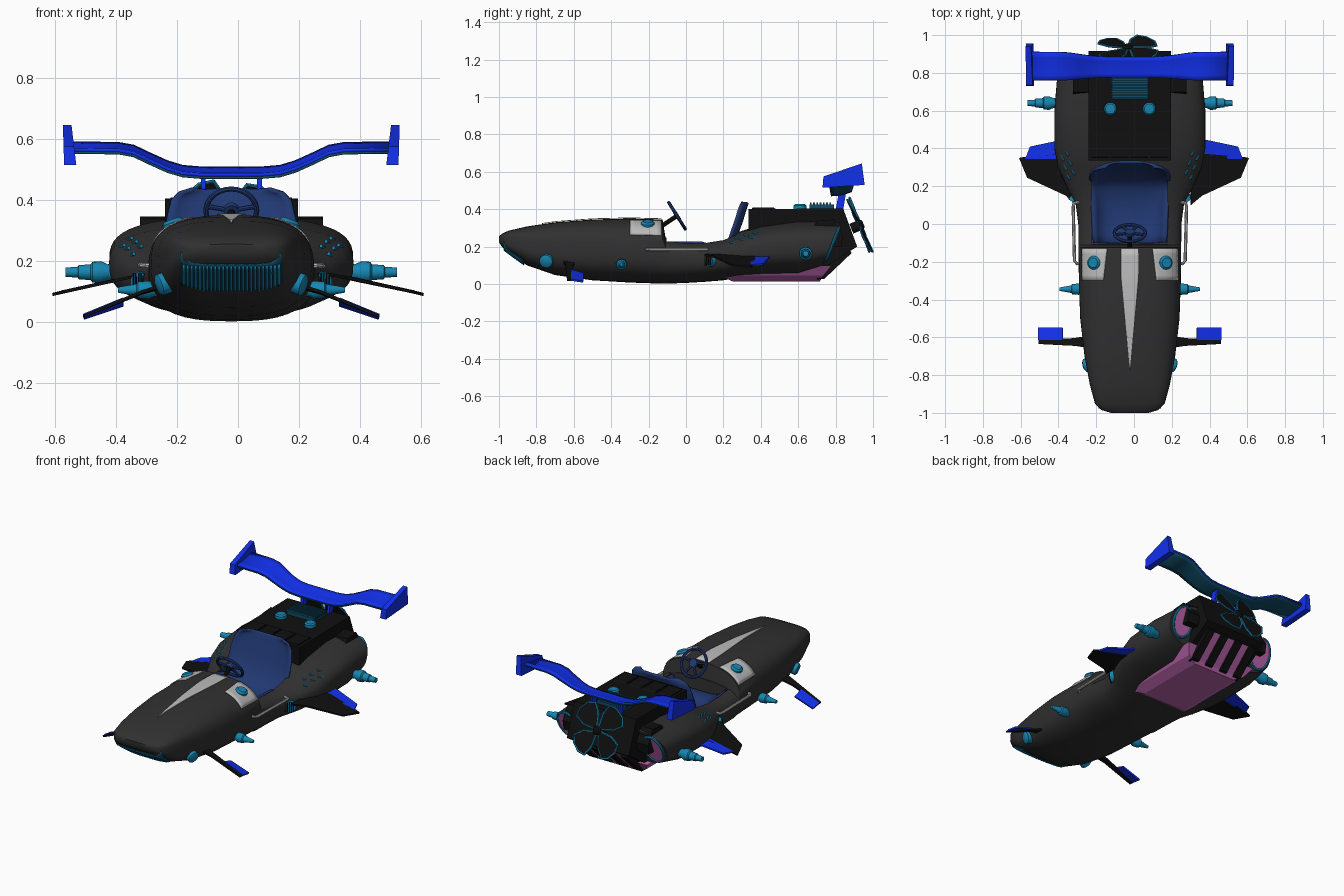
import bpy, bmesh
from math import sin, cos, pi, copysign
from mathutils import Vector

if "Cube" in bpy.data.objects:
    bpy.data.objects.remove(bpy.data.objects["Cube"])

CX = -0.022  # centre line of the hull
COL = dict(body=(.03, .03, .03), black=(.005, .005, .005), teal=(.008, .24, .45), blue=(.006, .03, .85),
           navy=(.015, .04, .17), pink=(.5, .13, .42), light=(.5, .5, .5), deep=(.005, .07, .13))
MAT = {}
for k, c in COL.items():
    MAT[k] = bpy.data.materials.new(k)
    MAT[k].diffuse_color = (*c, 1)

def mesh(name, verts, faces, mat, smooth=35, solid=0):
    me = bpy.data.meshes.new(name)
    me.from_pydata([tuple(v) for v in verts], [], faces)
    bm = bmesh.new(); bm.from_mesh(me)
    bmesh.ops.recalc_face_normals(bm, faces=bm.faces)
    bm.to_mesh(me); bm.free()
    me.materials.append(MAT[mat])
    ob = bpy.data.objects.new(name, me)
    bpy.context.collection.objects.link(ob)
    if solid:
        m = ob.modifiers.new("thickness", 'SOLIDIFY'); m.thickness = solid; m.offset = 0
    if smooth:
        shade(ob, smooth)
    return ob

def shade(ob, deg):
    bpy.ops.object.select_all(action='DESELECT')
    ob.select_set(True); bpy.context.view_layer.objects.active = ob
    bpy.ops.object.shade_smooth_by_angle(angle=deg * pi / 180)

def loft(name, rings, mat, closed=True, caps=True, **kw):
    n = len(rings[0]); m = n if closed else n - 1
    faces = [(i*n+j, i*n+(j+1) % n, (i+1)*n+(j+1) % n, (i+1)*n+j) for i in range(len(rings)-1) for j in range(m)]
    if closed and caps:
        faces += [tuple(range(n)), tuple(range((len(rings)-1)*n, len(rings)*n))]
    return mesh(name, [v for r in rings for v in r], faces, mat, **kw)

def prism(name, yz, x0, x1, mat):
    return loft(name, [[(CX+x, y, z) for y, z in yz] for x in (x0, x1)], mat, smooth=0)

def lathe(name, prof, loc, axis, mat, seg=20):
    q = Vector((0, 0, 1)).rotation_difference(Vector(axis).normalized())
    rings = [[Vector(loc) + q @ Vector((r*cos(2*pi*k/seg), r*sin(2*pi*k/seg), h)) for k in range(seg)] for r, h in prof]
    return loft(name, rings, mat)

def tube(name, pts, r, mat, cyclic=False, seg=8):
    pts = [Vector(p) for p in pts]; rings = []; n = len(pts); ref = None
    for i, p in enumerate(pts):
        a = pts[(i-1) % n] if cyclic or i else p
        b = pts[(i+1) % n] if cyclic or i < n-1 else p
        t = (b - a).normalized()
        u = t.orthogonal() if ref is None else ref - t*ref.dot(t)
        ref = u.normalized(); w = t.cross(ref)
        rings.append([p + r*(cos(2*pi*k/seg)*ref + sin(2*pi*k/seg)*w) for k in range(seg)])
    if cyclic:
        rings.append(rings[0])
    return loft(name, rings, mat, caps=not cyclic)

def slab(name, pts, mat, t=.01):
    return mesh(name, pts, [tuple(range(len(pts)))], mat, smooth=0, solid=t)

def span(a, b, n):
    return [a+(b-a)*i/n for i in range(n+1)]

# hull sections: y, half width, bottom, widest height, top, squareness
SEC = [(-1, .10, .225, .24, .255, 3), (-.985, .15, .2, .235, .268, 3.4), (-.95, .185, .172, .23, .285, 3.8),
       (-.85, .212, .1, .215, .308, 3.4), (-.7, .24, .048, .2, .33, 3), (-.5, .263, .02, .19, .345, 2.8),
       (-.3, .27, .008, .18, .35, 2.6), (-.125, .272, .002, .17, .345, 2.6), (-.11, .272, .002, .15, .25, 2.6),
       (0, .273, .006, .14, .236, 2.6), (.1, .286, .012, .14, .235, 2.6), (.2, .335, .02, .15, .245, 2.6),
       (.3, .38, .038, .17, .285, 2.7), (.4, .4, .045, .19, .314, 2.8), (.6, .4, .05, .2, .342, 2.9),
       (.77, .385, .085, .21, .337, 2.8)]

def section(y):
    for a, b in zip(SEC, SEC[1:]):
        if a[0] <= y <= b[0]:
            t = (y-a[0])/(b[0]-a[0])
            return [p+(q-p)*t for p, q in zip(a, b)]

def surf(x, y, top=True, off=.004):
    _, w, zb, zc, zt, n = section(y)
    f = max(0, 1-min(1, abs(x)/w)**n)**(1/n)
    return (CX+x, y, zc+(zt-zc)*f+off if top else zc-(zc-zb)*f-off)

def ring(s, N=56):
    y, w, zb, zc, zt, n = s; out = []
    for k in range(N):
        c, d = cos(2*pi*k/N), sin(2*pi*k/N)
        h = zt-zc if d > 0 else zc-zb
        z = zc+copysign(abs(d)**(2/n), d)*h
        out.append((CX+copysign(abs(c)**(2/n), c)*w, y+(.4*(z-.2) if y > .7 else 0), z))
    return out

def patch(name, ys, edge, mat, top=True, off=.004, n=10):
    rows = []
    for y in ys:
        a, b = edge(y)
        rows.append([surf(a+(b-a)*k/n, y, top, off) for k in range(n+1)])
    return loft(name, rows, mat, closed=False, solid=.004)

# hull with the cockpit cut out
hull = loft("hull", [ring(s) for s in SEC], 'body')
cut = prism("cockpit_cutter", [(-.105, .6), (-.105, .17), (-.06, .125), (.2, .125), (.26, .2), (.34, .6)], -.2, .2, 'body')
cut.hide_render = True
m = hull.modifiers.new("cockpit", 'BOOLEAN'); m.object = cut; m.operation = 'DIFFERENCE'; m.solver = 'EXACT'
bpy.context.view_layer.objects.active = hull
bpy.ops.object.modifier_apply(modifier="cockpit")
bpy.data.objects.remove(cut)
shade(hull, 35)

# hood stripe, side panels and grille
patch("hood_stripe", span(-.77, -.13, 16), lambda y: (-.047*min(1, (y+.775)/.5), .047*min(1, (y+.775)/.5)), 'light')
for s in (-1, 1):
    patch("hood_panel", span(-.3, -.13, 6), lambda y: (s*(.12+.02*(-.13-y)/.17), s*.255), 'light')
patch("grille_back", span(-.975, -.865, 8), lambda y: (-.165, .165), 'deep', False)
for i in range(25):
    x = -.156+.013*i
    e = .012*(abs(x)/.156)**4
    patch("grille_bar", span(-.975+e, -.865-e, 8), lambda y: (x-.004, x+.004), 'teal', False, .01, 1)

# seat tub and backrest
SEAT = [(-.1, .17, .19), (-.05, .14, .195), (.08, .132, .2), (.18, .145, .21), (.24, .19, .213), (.275, .27, .213),
        (.3, .34, .21), (.318, .4, .195), (.326, .425, .17), (.33, .435, .13)]
rows = []
for i, (y, z, w) in enumerate(SEAT):
    f = min(1, max(0, (i-2)/3))
    rows.append([(CX+w*u, y-.035*f*abs(u)**4, z+(1-f)*(.225-z)*abs(u)**5) for u in span(-1, 1, 16)])
loft("seat", rows, 'navy', closed=False, solid=.012, smooth=60)

# steering wheel
C = Vector((CX, -.048, .365)); A = Vector((1, 0, 0)); B = Vector((0, -.53, .85))
tube("steering_wheel", [C+.083*(cos(a)*A+sin(a)*B) for a in span(0, 2*pi, 28)[:-1]], .009, 'navy', True)
for a in (.2, pi-.2, -pi/2-.5, -pi/2+.5):
    tube("wheel_spoke", [C, C+.082*(cos(a)*A+sin(a)*B)], .008, 'navy')
lathe("wheel_hub", [(.025, -.01), (.025, .01)], C, (0, .85, .53), 'navy')
tube("steering_column", [C, (CX, -.13, .31)], .012, 'black')

# engine housing, head blocks and cooling fins
prism("engine_housing", [(.335, .2), (.335, .4), (.84, .405), (.915, .2), (.86, .165), (.76, .1), (.5, .1)], -.218, .218, 'black')
for i in range(4):
    x = -.2+.103*i
    prism("engine_block", [(.35, .395), (.355, .408), (.47, .408), (.49, .395)], x, x+.09, 'black')
prism("cooler_base", [(.66, .4), (.66, .425), (.79, .425), (.79, .4)], -.095, .095, 'deep')
for i in range(7):
    y = .662+.0175*i
    prism("cooler_fin", [(y, .42), (y, .436), (y+.009, .436), (y+.009, .42)], -.1, .1, 'deep')
for s in (-1, 1):
    prism("shoulder_plate", [(.67, .28), (.7, .338), (.79, .345), (.84, .26), (.83, .2), (.72, .2)], s*.21, s*.3, 'black')

# underside tub with rear slats
TUB = [(.014, .15, .25, .715), (.045, .21, .18, .735), (.1, .25, .16, .78)]
loft("under_tub", [[(CX-w, a, z), (CX+w, a, z), (CX+w, b, z), (CX-w, b, z)] for z, w, a, b in TUB], 'pink', smooth=0)
prism("rear_ramp", [(.71, .018), (.87, .17), (.86, .19), (.72, .1)], -.15, .15, 'pink')
for x in (-.185, -.08, .03, .135):
    prism("rear_slat", [(.7, .025), (.74, .028), (.885, .165), (.87, .2), (.7, .06)], x, x+.05, 'black')

# rear fan with four petal blades
F = Vector((CX-.01, .93, .315)); N = Vector((0, .92, .39)); U = Vector((1, 0, 0)); V = N.cross(U)
lathe("fan_hub", [(.028, -.05), (.028, .01), (.018, .02)], F, N, 'black')
PETAL = [(.025, -.015), (.08, -.065), (.14, -.085), (.17, -.05), (.176, .01), (.155, .055), (.09, .05), (.025, .015)]
for k in range(4):
    a = pi/4+.15+k*pi/2
    rad, tan = cos(a)*U+sin(a)*V, -sin(a)*U+cos(a)*V
    pts = [F+r*rad+t*tan+N*t*.12 for r, t in PETAL]
    slab("fan_blade", pts, 'black', .006)
    tube("fan_blade_edge", pts, .006, 'teal', True, 6)

# rear spoiler
half = [(0, .476), (.1, .476), (.16, .481), (.21, .496), (.27, .523), (.32, .547), (.37, .556), (.525, .558)]
line = [(-x, z) for x, z in half[:0:-1]]+half
def wing(off):
    return [[(CX+x, .775-.015*(z-.476)/.08+t*(.11+.04*(z-.476)/.08), z+off+.022*t-.02*t*(1-t)) for t in span(0, 1, 5)] for x, z in line]
loft("spoiler_top", wing(.006), 'blue', closed=False, solid=.012, smooth=50)
loft("spoiler_underside", wing(-.003), 'deep', closed=False, solid=.008, smooth=50)
PLATE = [(.73, .515), (.735, .575), (.94, .645), (.955, .53)]
for s in (-1, 1):
    loft("spoiler_end_plate", [[(CX+s*(x+k*(z-.515)), y, z) for y, z in PLATE] for x, k in ((.508, .12), (.548, .03))], 'blue', smooth=0)
    prism("spoiler_strut", [(.80, .395), (.815, .478), (.855, .484), (.84, .395)], s*.085, s*.1, 'blue')

for s in (-1, 1):
    X = lambda x: CX+s*x
    out = (s, 0, 0)
    # side spikes, large and small
    lathe("rear_spike", [(.03, -.05), (.026, .01), (.036, .032), (.034, .06), (.026, .066), (.023, .105),
                         (.018, .108), (.015, .148)], (X(.395), .64, .163), out, 'teal')
    lathe("front_spike", [(.022, -.06), (.022, .005), (.03, .02), (.027, .055), (.02, .06), (.009, .122)],
          (X(.25), -.345, .105), out, 'teal')
    # lamps, hood caps and engine caps
    lathe("front_lamp", [(.036, -.03), (.036, .015), (.025, .022)], (X(.222), -.745, .125), (s, -.3, -.35), 'teal')
    lathe("hood_cap", [(.036, -.03), (.036, .012), (.026, .022)], (X(.188), -.205, .315), (s*.35, 0, 1), 'teal')
    lathe("engine_cap", [(.034, 0), (.034, .025), (.026, .032)], (X(.103), .61, .395), (0, 0, 1), 'teal')
    # ribbed side intake
    lathe("side_intake", [(.036, -.03), (.036, .02), (.03, .02)], (X(.29), .135, .13), (s*.6, -.8, -.1), 'teal')
    for k in range(-2, 3):
        p = Vector((X(.303+.009*k), .117+.007*k, .13))
        tube("intake_rib", [p-Vector((0, 0, .03)), p+Vector((0, 0, .03))], .003, 'black', seg=6)
    # side rail
    tube("side_rail", [(X(.25), -.205, .185), (X(.28), -.21, .185), (X(.293), -.195, .185), (X(.3), .09, .185),
                       (X(.297), .11, .185), (X(.26), .118, .185)], .009, 'light')
    # vents on the rear fairing
    for i in range(3):
        for j in range(2):
            y, x = .25+.05*i+.025*j, .325+.016*i-.025*j
            p = Vector(surf(s*min(x, section(y)[1]*.94), y, True, 0))
            tube("fairing_vent", [p+Vector((-s*.006, -.014, .004)), p, p+Vector((s*.006, .014, -.004))], .006, 'teal')
    # rear nozzle opening
    Q = Vector((X(.3), .785, .215)); W = Vector((0, .37, .93))
    oval = [Q+.068*cos(a)*Vector((1, 0, 0))+.095*sin(a)*W for a in span(0, 2*pi, 24)[:-1]]
    slab("nozzle_inside", oval, 'pink', .006)
    tube("nozzle_rim", oval, .008, 'teal', True)
    # front winglet with flap
    slab("front_winglet", [(X(.2), -.66, .128), (X(.29), -.645, .1), (X(.482), -.635, .02), (X(.482), -.612, .02),
                           (X(.3), -.605, .092), (X(.2), -.59, .12)], 'black')
    slab("front_flap", [(X(.355), -.615, .075), (X(.484), -.615, .022), (X(.484), -.55, .012), (X(.355), -.55, .055)], 'blue')
    # rear side wing with flap, mirrored about x = 0
    slab("side_wing", [(s*.3, .1, .155), (s*.36, .15, .145), (s*.565, .245, .1), (s*.608, .35, .09),
                       (s*.58, .355, .097), (s*.39, .37, .14), (s*.3, .37, .155)], 'black')
    slab("side_wing_flap", [(s*.575, .345, .099), (s*.55, .41, .104), (s*.36, .45, .146), (s*.37, .345, .142)], 'blue')

for m in bpy.data.materials:
    if m.users and not m.is_grease_pencil:
        m.use_nodes = True
        m.node_tree.nodes["Principled BSDF"].inputs["Base Color"].default_value = m.diffuse_color
